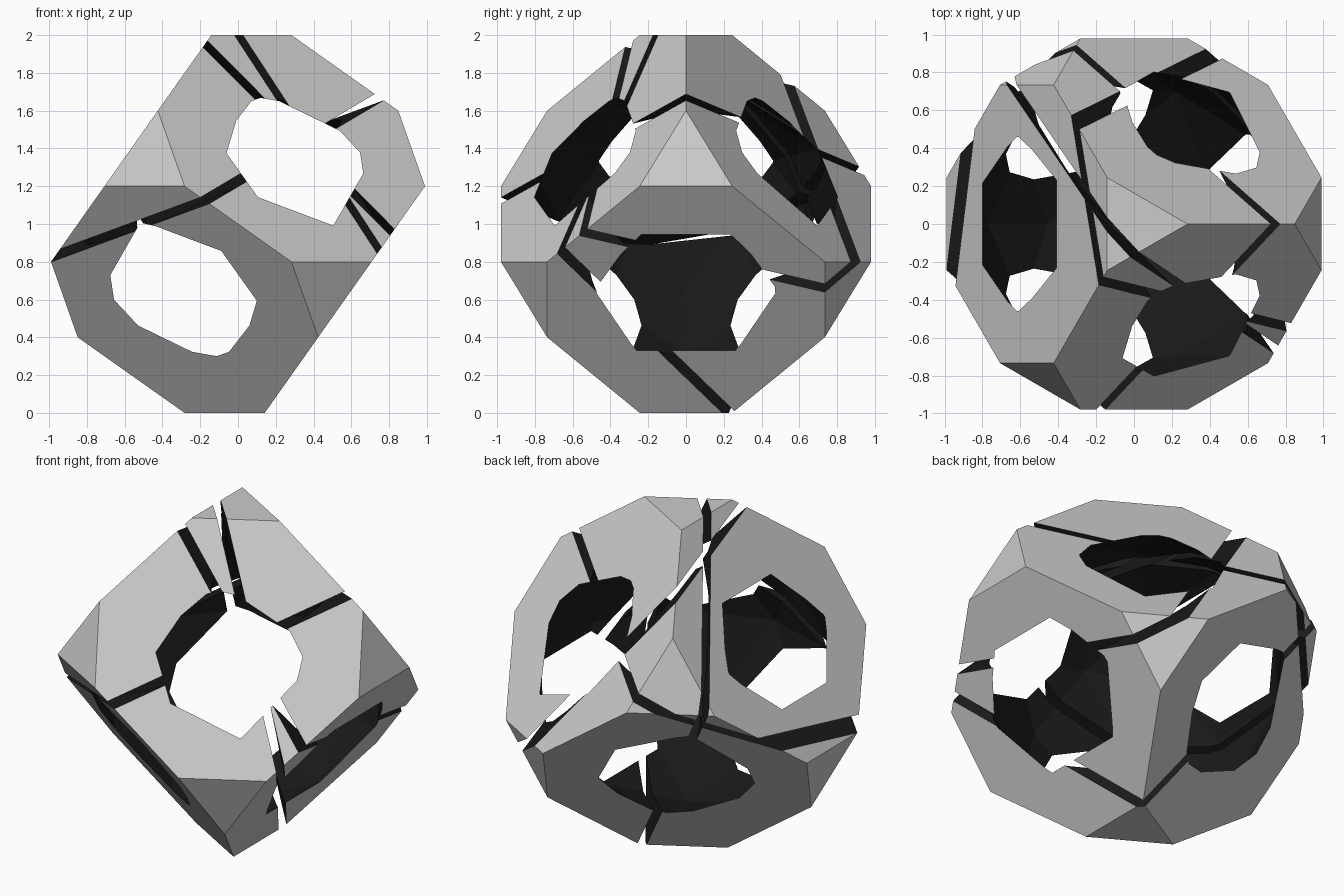
import bpy, bmesh, itertools
from math import sqrt
from mathutils import Vector, Matrix

if "Cube" in bpy.data.objects:
    bpy.data.objects.remove(bpy.data.objects["Cube"])

S = 0.4 * sqrt(3)                      # half size of the cube before its corners are cut
E = [Vector((-sqrt(2 / 3), 0, 1 / sqrt(3))),
     Vector((1 / sqrt(6), -1 / sqrt(2), 1 / sqrt(3))),
     Vector((1 / sqrt(6), 1 / sqrt(2), 1 / sqrt(3)))]   # cube axes, standing on a corner


def to_object(name, bm):
    mesh = bpy.data.meshes.new(name)
    bm.to_mesh(mesh)
    bm.free()
    ob = bpy.data.objects.new(name, mesh)
    bpy.context.collection.objects.link(ob)
    ob.location.z = 1
    return ob


# outer body: corner-truncated cube
bm = bmesh.new()
for short in range(3):
    for signs in itertools.product((-1, 1), repeat=3):
        p = Vector()
        for i in range(3):
            p += E[i] * signs[i] * S * (0.5 if i == short else 1)
        bm.verts.new(p)
bmesh.ops.convex_hull(bm, input=bm.verts[:])
bmesh.ops.dissolve_limit(bm, angle_limit=0.02, verts=bm.verts[:], edges=bm.edges[:])
bmesh.ops.recalc_face_normals(bm, faces=bm.faces[:])
shell = to_object("cracked_shell", bm)

# faceted hollow, slightly squashed, that breaks through the six faces
cutters = []
bm = bmesh.new()
bmesh.ops.create_icosphere(bm, subdivisions=2, radius=1,
                           matrix=Matrix.Translation((0, 0, -0.013)) @ Matrix.Diagonal((0.86, 0.86, 0.78, 1)))
cutters.append(to_object("hollow_cutter", bm))

# three flat slices through the whole body
GAP = 0.05
for normal, dist in (((0.723, 0.667, 0.18), 0.075),
                     ((0.715, 0.265, 0.645), 0.412),
                     ((-0.423, -0.104, 0.900), 0.288)):
    n = Vector(normal).normalized()
    m = (Matrix.Translation(n * dist) @ n.to_track_quat('Z', 'Y').to_matrix().to_4x4()
         @ Matrix.Diagonal((4, 4, GAP, 1)))
    bm = bmesh.new()
    bmesh.ops.create_cube(bm, size=1, matrix=m)
    cutters.append(to_object("slice_cutter", bm))

bpy.context.view_layer.objects.active = shell
for c in cutters:
    c.hide_render = True
    mod = shell.modifiers.new("cut", 'BOOLEAN')
    mod.operation = 'DIFFERENCE'
    mod.solver = 'EXACT'
    mod.object = c
    bpy.context.view_layer.update()
    bpy.ops.object.modifier_apply(modifier=mod.name)
for c in cutters:
    bpy.data.objects.remove(c)

# grey outside, black on every cut surface
mesh = shell.data
mesh.materials.clear()
for name, col in (("outer_grey", (0.8, 0.8, 0.8, 1)), ("inner_black", (0.01, 0.01, 0.01, 1))):
    mat = bpy.data.materials.new(name)
    mat.diffuse_color = col
    mat.use_nodes = True
    mat.node_tree.nodes["Principled BSDF"].inputs["Base Color"].default_value = mat.diffuse_color
    mesh.materials.append(mat)
for f in mesh.polygons:
    d = [abs(e.dot(f.center)) for e in E]
    outside = max(d) > S - 1e-3 or sum(d) > 2.5 * S - 1e-3
    f.material_index = 0 if outside else 1
    f.use_smooth = False
